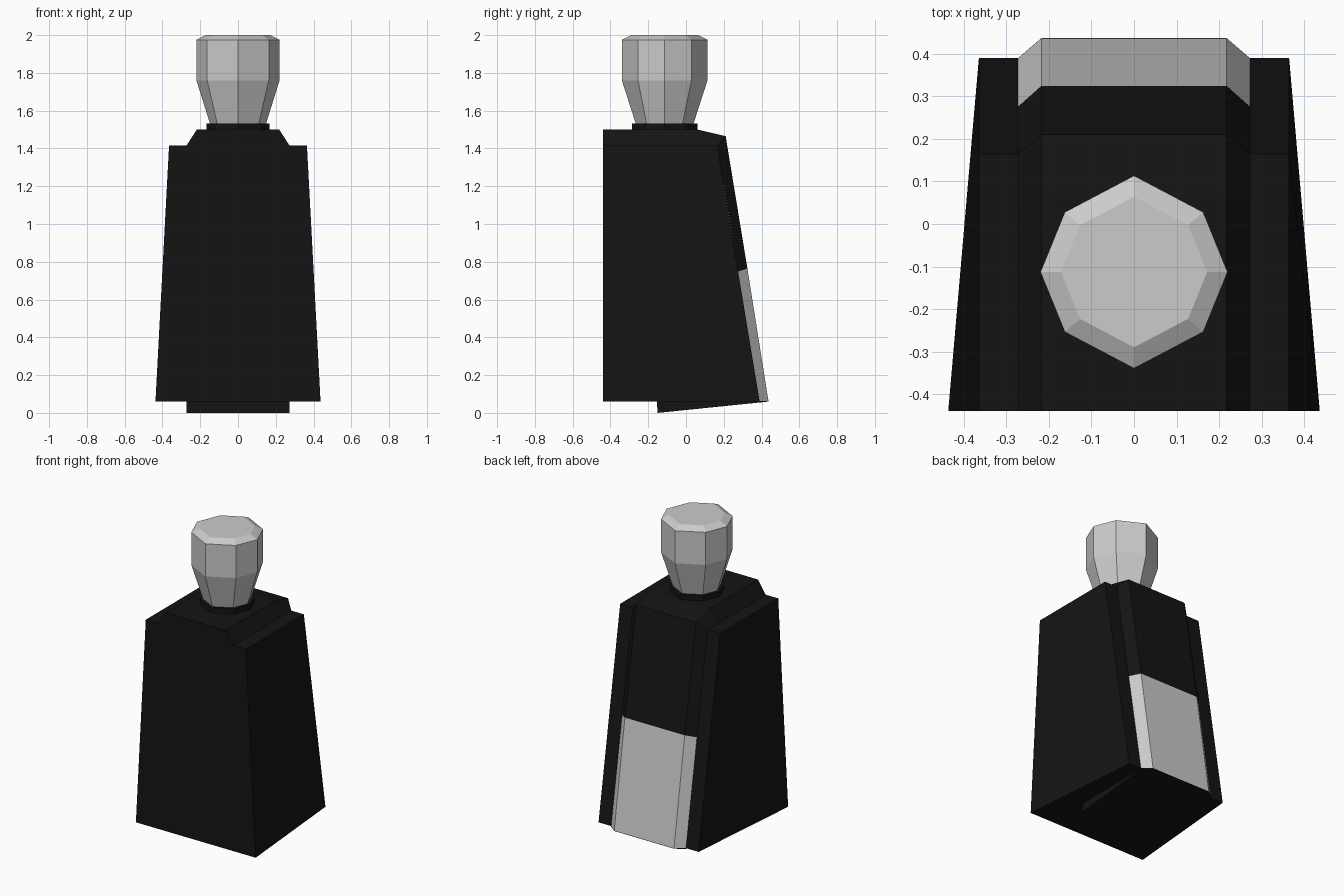
import bpy, bmesh

if "Cube" in bpy.data.objects:
    bpy.data.objects.remove(bpy.data.objects["Cube"])

black = bpy.data.materials.new("black")
black.diffuse_color = (0.007, 0.007, 0.007, 1)
black.use_nodes = True
black.node_tree.nodes["Principled BSDF"].inputs["Base Color"].default_value = black.diffuse_color


def loft(name, rings, mat=None, close_ring=True, caps=True):
    """Skin a list of equal-length point rings into a flat-shaded object."""
    bm = bmesh.new()
    loops = [[bm.verts.new(p) for p in ring] for ring in rings]
    n = len(rings[0])
    for a, b in zip(loops, loops[1:]):
        for i in range(n if close_ring else n - 1):
            j = (i + 1) % n
            bm.faces.new((a[i], a[j], b[j], b[i]))
    if caps:
        bm.faces.new(loops[0])
        bm.faces.new(loops[-1])
    bmesh.ops.recalc_face_normals(bm, faces=bm.faces)
    me = bpy.data.meshes.new(name)
    bm.to_mesh(me)
    bm.free()
    ob = bpy.data.objects.new(name, me)
    bpy.context.collection.objects.link(ob)
    if mat:
        me.materials.append(mat)
    return ob


def mirrored(half):
    """Complete a right-hand outline with its mirror image."""
    return half + [(-x, y, z) for x, y, z in reversed(half)]


# tapered housing with a sloping back
loft("housing", [
    mirrored([(0.437, -0.44, 0.06), (0.365, 0.39, 0.06)]),
    mirrored([(0.365, -0.44, 1.415), (0.365, 0.165, 1.415)]),
], black)


# bevelled band running up the back and over the top: (inner y, z, outer y, z)
def band_section(yi, zi, yo, zo):
    return mirrored([(0.273, yi, zi), (0.218, yo, zo)])


sections = [band_section(*s) for s in (
    (0.39, 0.06, 0.437, 0.06),
    (0.276, 0.748, 0.325, 0.765),
    (0.165, 1.415, 0.21, 1.465),
    (0.05, 1.415, 0.06, 1.5),
    (-0.44, 1.415, -0.44, 1.5),
)]
loft("back_panel", sections[:2])
loft("top_band", sections[1:], black)

# wedge foot under the housing
loft("wedge_foot", [
    mirrored([(0.273, -0.155, 0.062), (0.273, 0.39, 0.062), (0.218, 0.437, 0.062)]),
    mirrored([(0.273, -0.15, 0.0), (0.273, 0.39, 0.055), (0.218, 0.437, 0.06)]),
], black)


# eight-sided neck and knob
def octagon(r, z, cy=-0.113):
    d, e = 0.74 * r, 0.64 * r
    k = 1.03 * r
    pts = [(0, k), (d, e), (r, 0), (d, -e), (0, -k), (-d, -e), (-r, 0), (-d, e)]
    return [(x, y + cy, z) for x, y in pts]


loft("neck", [octagon(0.168, 1.48), octagon(0.168, 1.533)], black)
loft("knob", [octagon(r, z) for r, z in
              ((0.148, 1.53), (0.22, 1.76), (0.22, 1.975), (0.172, 2.0))])
